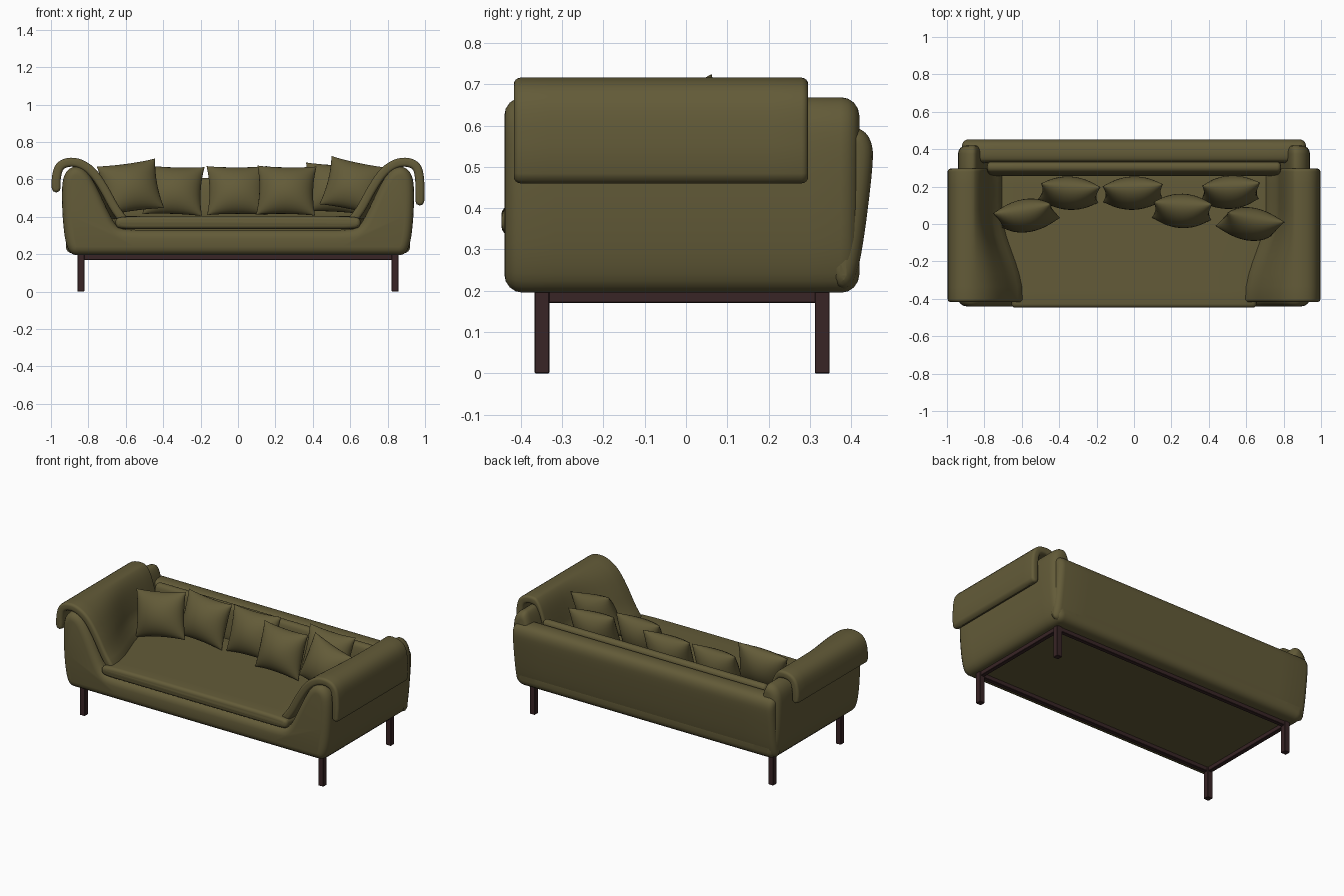
import bpy, bmesh, math
from mathutils import Vector, Euler

if "Cube" in bpy.data.objects:
    bpy.data.objects.remove(bpy.data.objects["Cube"])

def material(name, col):
    m = bpy.data.materials.new(name)
    m.diffuse_color = (*col, 1)
    m.use_nodes = True
    m.node_tree.nodes["Principled BSDF"].inputs["Base Color"].default_value = m.diffuse_color
    return m

FABRIC = material("olive fabric", (0.125, 0.105, 0.040))
WOOD = material("dark wood", (0.040, 0.018, 0.019))

def finish(bm, name, mat, angle=45):
    bmesh.ops.recalc_face_normals(bm, faces=bm.faces)
    me = bpy.data.meshes.new(name)
    bm.to_mesh(me)
    bm.free()
    me.shade_smooth()
    me.set_sharp_from_angle(angle=math.radians(angle))
    me.materials.append(mat)
    ob = bpy.data.objects.new(name, me)
    bpy.context.collection.objects.link(ob)
    return ob

def soften(pts, times=2, closed=True):
    """Corner cutting of a 2D outline."""
    for _ in range(times):
        out = []
        n = len(pts)
        for i in range(n if closed else n - 1):
            p, q = Vector(pts[i]), Vector(pts[(i + 1) % n])
            out += [p.lerp(q, 0.25), p.lerp(q, 0.75)]
        pts = out if closed else [Vector(pts[0])] + out[1:-1] + [Vector(pts[-1])]
    return [Vector(p) for p in pts]

def inset(pts, d):
    n = len(pts)
    area = sum(pts[i - 1].x * pts[i].y - pts[i].x * pts[i - 1].y for i in range(n))
    s = 1 if area > 0 else -1
    out = []
    for i in range(n):
        t = (pts[(i + 1) % n] - pts[i - 1]).normalized()
        out.append(pts[i] + Vector((-t.y, t.x)) * d * s)
    return out

def flare(p):
    """The seat well widens towards the back."""
    s = min(1, max(0, (p.y + 0.38) / 0.45))
    s = s * s * (3 - 2 * s)
    a = abs(p.x)
    a += 0.11 * s * min(1, max(0, (0.86 - a) / 0.2)) * min(1, a / 0.5)
    return Vector((math.copysign(a, p.x), p.y, p.z))

def loft(name, pts, lo, hi, r, axis="y", warp=None):
    """Extrude a closed profile along an axis with rounded ends."""
    secs = []
    for k in range(5):
        b = k / 4 * math.pi / 2
        secs.append((lo + r * (1 - math.cos(b)), r * (1 - math.sin(b))))
    mids = [(lo + r + (hi - lo - 2 * r) * k / 10, 0) for k in range(1, 10)]
    secs = secs + mids + [(lo + hi - y, d) for y, d in reversed(secs)]
    bm = bmesh.new()
    rings = []
    for v, d in secs:
        ring = []
        for p in inset(pts, d):
            co = Vector((p.x, v, p.y)) if axis == "y" else Vector((v, p.x, p.y))
            ring.append(bm.verts.new(warp(co) if warp else co))
        rings.append(ring)
    n = len(pts)
    for a, b in zip(rings, rings[1:]):
        for i in range(n):
            j = (i + 1) % n
            bm.faces.new((a[i], a[j], b[j], b[i]))
    bm.faces.new(rings[0])
    bm.faces.new(rings[-1])
    return finish(bm, name, FABRIC)

def mirror(half):
    return half + [(-x, z) for x, z in reversed(half)]

# Base and both arms as one upholstered shell
loft("body", soften(mirror([
    (0.40, 0.195), (0.82, 0.195), (0.895, 0.195), (0.925, 0.27), (0.94, 0.42), (0.942, 0.58),
    (0.92, 0.645), (0.87, 0.675), (0.81, 0.65), (0.755, 0.56), (0.70, 0.44),
    (0.65, 0.345), (0.59, 0.33), (0.40, 0.33)])),
    -0.44, 0.42, 0.045, warp=flare)

# Seat cushion
loft("seat", soften(mirror([
    (0.45, 0.335), (0.635, 0.335), (0.655, 0.355), (0.655, 0.385), (0.635, 0.4), (0.45, 0.405)])),
    -0.447, 0.30, 0.02, warp=flare)

# Outer back and inner back cushion
loft("back", soften([
    (0.36, 0.205), (0.405, 0.205), (0.428, 0.30), (0.453, 0.50), (0.452, 0.56),
    (0.425, 0.595), (0.36, 0.60), (0.325, 0.58), (0.325, 0.30)]),
    -0.92, 0.92, 0.035, "x")
loft("back_cushion", soften([
    (0.25, 0.36), (0.335, 0.36), (0.335, 0.57), (0.325, 0.608), (0.285, 0.608), (0.27, 0.57)]),
    -0.785, 0.785, 0.02, "x")

# Pads draped over the arms
def arm_pad(name, side, end, h=0.024):
    path = soften([(0.615, 0.385), (0.66, 0.445), (0.715, 0.55), (0.775, 0.64), (0.84, 0.685),
                   (0.90, 0.695), (0.955, 0.675), (0.973, 0.61), (0.972, end + h)], 2, False)
    left, right = [], []
    for i, p in enumerate(path):
        t = (path[min(i + 1, len(path) - 1)] - path[max(i - 1, 0)]).normalized()
        nrm = Vector((-t.y, t.x)) * h
        left.append(p + nrm)
        right.append(p - nrm)

    def cap(c, start):
        v = start - c
        out = []
        for k in (1, 2, 3):
            a = -k * math.pi / 4
            out.append(c + Vector((v.x * math.cos(a) - v.y * math.sin(a),
                                   v.x * math.sin(a) + v.y * math.cos(a))))
        return out
    ring = left + cap(path[-1], left[-1]) + right[::-1] + cap(path[0], right[0])
    loft(name, [Vector((p.x * side, p.y)) for p in ring], -0.417, 0.296, 0.016, warp=flare)

arm_pad("right_arm_pad", 1, 0.46)
arm_pad("left_arm_pad", -1, 0.53)

# Throw pillows with pinched corners and a seam edge
def pillow(name, loc, w, h, t, tilt, roll, yaw, n=16):
    bm = bmesh.new()
    rot = Euler((0, math.radians(roll), 0)).to_matrix()
    rot = Euler((math.radians(-tilt), 0, math.radians(yaw))).to_matrix() @ rot
    for s in (-1, 1):
        grid = []
        for i in range(n + 1):
            row = []
            for j in range(n + 1):
                u = -math.cos(math.pi * i / n)
                v = -math.cos(math.pi * j / n)
                puff = (max(0, 1 - u * u) * max(0, 1 - v * v)) ** 0.55
                p = Vector((w * u * (1 - 0.09 * (1 - v * v)), s * t * puff,
                            h * v * (1 - 0.07 * (1 - u * u))))
                row.append(bm.verts.new(rot @ p + Vector(loc)))
            grid.append(row)
        for i in range(n):
            for j in range(n):
                bm.faces.new((grid[i][j], grid[i + 1][j], grid[i + 1][j + 1], grid[i][j + 1]))
    bmesh.ops.remove_doubles(bm, verts=bm.verts, dist=0.0003)
    finish(bm, name, FABRIC, 60)

for k, spec in enumerate([
        ((-0.575, 0.045, 0.558), 0.160, 0.140, 0.085, 17, -8, 7),
        ((-0.345, 0.165, 0.540), 0.160, 0.138, 0.085, 18, 2, -3),
        ((-0.005, 0.165, 0.540), 0.162, 0.138, 0.085, 18, 0, 2),
        ((0.258, 0.070, 0.540), 0.158, 0.138, 0.088, 18, 1, -2),
        ((0.515, 0.170, 0.552), 0.156, 0.138, 0.085, 18, 3, 4),
        ((0.620, 0.000, 0.565), 0.158, 0.138, 0.085, 17, 12, -6)]):
    pillow(f"pillow_{k + 1}", *spec)

# Wooden legs and rails
def box(name, lo, hi):
    bm = bmesh.new()
    bmesh.ops.create_cube(bm, size=1)
    lo, hi = Vector(lo), Vector(hi)
    for v in bm.verts:
        v.co = Vector([(a + b) / 2 + c * (b - a) for a, b, c in zip(lo, hi, v.co)])
    bmesh.ops.bevel(bm, geom=bm.edges[:], offset=0.002, segments=1, affect="EDGES")
    finish(bm, name, WOOD, 30)

for yn, y in (("front", -0.349), ("back", 0.330)):
    for xn, x in (("left", -0.84), ("right", 0.84)):
        box(f"{yn}_{xn}_leg", (x - 0.018, y - 0.018, 0), (x + 0.018, y + 0.018, 0.2))
    box(f"{yn}_rail", (-0.83, y - 0.013, 0.17), (0.83, y + 0.013, 0.2))
for xn, x in (("left", -0.84), ("right", 0.84)):
    box(f"{xn}_rail", (x - 0.013, -0.34, 0.17), (x + 0.013, 0.32, 0.2))
